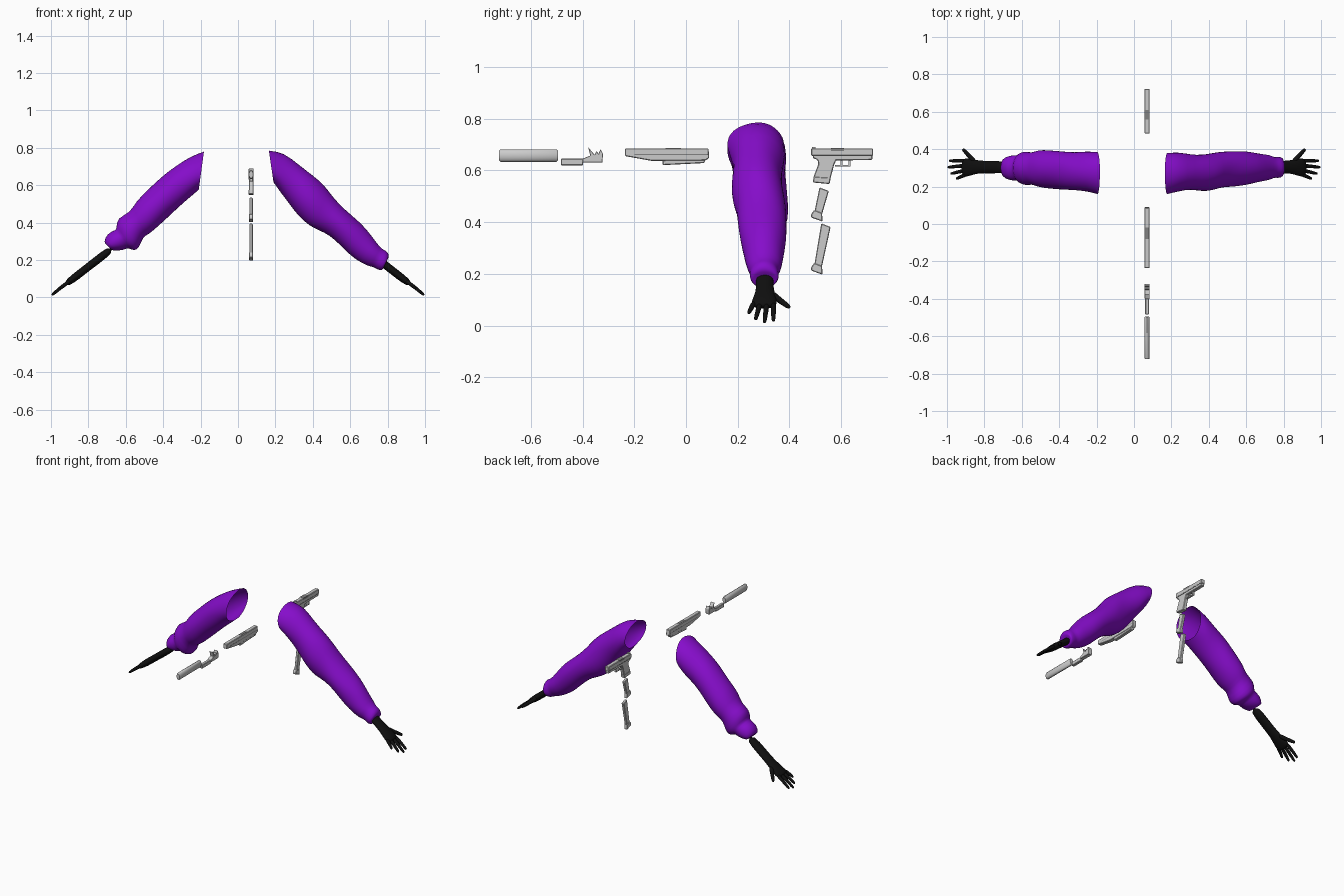
import bpy, bmesh, math
from mathutils import Vector

cube = bpy.data.objects.get("Cube")
if cube:
    bpy.data.objects.remove(cube)


def material(name, color):
    mat = bpy.data.materials.new(name)
    mat.use_nodes = True
    mat.diffuse_color = (*color, 1)
    mat.node_tree.nodes["Principled BSDF"].inputs["Base Color"].default_value = (*color, 1)
    return mat


purple = material("purple cloth", (0.24, 0.004, 0.6))
black = material("black glove", (0.005, 0.005, 0.005))
grey = material("light grey metal", (0.6, 0.6, 0.6))
dark = material("dark grey metal", (0.22, 0.22, 0.22))


def finish(name, bm, mat, smooth_angle=None):
    """Turn a bmesh into a linked object with one material."""
    bmesh.ops.recalc_face_normals(bm, faces=bm.faces)
    mesh = bpy.data.meshes.new(name)
    bm.to_mesh(mesh)
    bm.free()
    mesh.materials.append(mat)
    obj = bpy.data.objects.new(name, mesh)
    bpy.context.scene.collection.objects.link(obj)
    if smooth_angle:
        mesh.shade_smooth()
        mesh.set_sharp_from_angle(angle=math.radians(smooth_angle))
    return obj


def loft(name, rings, mat, sides=12, open_start=False, wrinkle=0.0, subdivide=True, angle=180):
    """Skin elliptical rings, each given as centre and two half-axis vectors."""
    bm = bmesh.new()
    rows = []
    for i, (centre, a, b) in enumerate(rings):
        row = []
        for k in range(sides):
            t = math.tau * k / sides
            r = 1 + wrinkle * (math.sin(3 * t + 1.9 * i) + math.sin(5 * t - 2.6 * i) - 0.3)
            row.append(bm.verts.new(centre + (a * math.cos(t) + b * math.sin(t)) * r))
        rows.append(row)
    for low, high in zip(rows, rows[1:]):
        for k in range(sides):
            n = (k + 1) % sides
            bm.faces.new((low[k], low[n], high[n], high[k]))
    bm.faces.new(rows[-1])
    if not open_start:
        bm.faces.new(rows[0])
    obj = finish(name, bm, mat, angle)
    if subdivide:
        mod = obj.modifiers.new("Soft", 'SUBSURF')
        mod.levels = mod.render_levels = 1
    return obj


def sleeve(name, side, spans):
    """Each span: upper point x, z, lower point x, z, then back-to-front extent."""
    rings = []
    for ux, uz, lx, lz, y0, y1 in spans:
        top, low = Vector((side * ux, 0, uz)), Vector((side * lx, 0, lz))
        centre = (top + low) / 2 + Vector((0, (y0 + y1) / 2, 0))
        rings.append((centre, (top - low) * 0.51, Vector((0, (y1 - y0) * 0.51, 0))))
    loft(name, rings, purple, sides=18, open_start=True, wrinkle=0.018)


# Sleeves, from the open shoulder to the gathered cuff
sleeve("left_sleeve", 1, [
    (.165, .785, .19, .615, .16, .38), (.245, .775, .235, .55, .175, .385),
    (.33, .705, .275, .50, .185, .37), (.40, .655, .32, .44, .175, .37),
    (.46, .60, .38, .38, .18, .38), (.50, .545, .43, .36, .195, .385),
    (.57, .47, .49, .335, .2, .39), (.66, .395, .555, .27, .21, .39),
    (.71, .335, .62, .205, .225, .375), (.75, .28, .70, .165, .235, .37),
    (.775, .255, .72, .165, .25, .355), (.80, .245, .74, .15, .245, .36),
    (.81, .215, .775, .14, .25, .355), (.795, .2, .775, .165, .27, .345)])
sleeve("right_sleeve", -1, [
    (.182, .78, .21, .575, .16, .385), (.25, .755, .25, .54, .175, .39),
    (.33, .705, .31, .49, .18, .38), (.40, .655, .375, .43, .185, .39),
    (.475, .58, .43, .375, .19, .395), (.55, .51, .48, .335, .195, .395),
    (.575, .455, .51, .325, .215, .38), (.645, .425, .525, .265, .205, .39),
    (.65, .375, .555, .245, .22, .38), (.65, .36, .59, .27, .235, .365),
    (.70, .345, .61, .25, .23, .37), (.72, .29, .68, .25, .25, .35),
    (.70, .285, .675, .26, .27, .335)])


# Gloved hands, built along the sloping line of the forearm
def hand(label, side):
    def on_arm(x, y, lift=0.0):
        return Vector((side * x, y, 0.272 - (x - 0.66) * 0.775 + lift))

    along = (on_arm(1, 0) - on_arm(0, 0)).normalized()
    across = Vector((0, 1, 0))
    normal = along.cross(across)

    palm = [(.67, .023, .268, .338), (.77, .022, .27, .338), (.83, .021, .27, .34),
            (.86, .022, .262, .348), (.895, .02, .25, .354), (.92, .014, .252, .35)]
    loft(label + "_forearm_and_palm",
         [(on_arm(x, (y0 + y1) / 2), normal * t, across * (y1 - y0) / 2) for x, t, y0, y1 in palm],
         black)

    def digit(name, points, radius):
        path = [on_arm(*p) for p in points]
        rings = []
        for i, p in enumerate(path):
            d = (path[min(i + 1, len(path) - 1)] - path[max(i - 1, 0)]).normalized()
            u = d.cross(normal).normalized()
            r = radius * (1 - 0.3 * i / (len(path) - 1))
            rings.append((p, u * r, d.cross(u) * r))
        # Rounded tip
        p, u, v = rings[-1]
        rings.append((p + d * radius * 0.6, u * 0.6, v * 0.6))
        loft(f"{label}_{name}", rings, black, sides=8)

    fingers = {"index_finger": (.338, .982, .338), "middle_finger": (.313, .99, .304),
               "ring_finger": (.288, .975, .27), "little_finger": (.265, .945, .244)}
    for name, (base, tip_x, tip_y) in fingers.items():
        mid = (0.9 + tip_x) / 2
        digit(name, [(.895, base), (mid, (base + tip_y) / 2, .004), (tip_x, tip_y)], .0125)
    digit("thumb", [(.845, .325), (.875, .357, -.004), (.91, .395, -.004)], .0155)


hand("left", 1)
hand("right", -1)

# Pistol parts, cut from side profiles and laid out on one plane
CENTRE = 0.07


def plate(name, profile, half=0.0135, mat=grey, bevel=0.003):
    bm = bmesh.new()
    face = bm.faces.new([bm.verts.new((CENTRE - half, y, z)) for y, z in profile])
    out = bmesh.ops.extrude_face_region(bm, geom=[face])
    moved = [v for v in out["geom"] if isinstance(v, bmesh.types.BMVert)]
    bmesh.ops.translate(bm, verts=moved, vec=(2 * half, 0, 0))
    obj = finish(name, bm, mat)
    if bevel:
        mod = obj.modifiers.new("Edges", 'BEVEL')
        mod.width, mod.segments = bevel, 1
    return obj


def block(name, y0, y1, z0, z1, **options):
    return plate(name, [(y0, z0), (y1, z0), (y1, z1), (y0, z1)], **options)


# Silencer
tube = [(-.723, .8), (-.716, 1), (-.5, 1), (-.495, .8)]
loft("silencer", [(Vector((CENTRE, y, .657)), Vector((.0135 * s, 0, 0)), Vector((0, 0, .024 * s)))
                  for y, s in tube], grey, sides=16, subdivide=False, angle=35)

# Under-barrel light and sight
block("light_body", -.484, -.398, .619, .645, half=.010)
plate("sight", [(-.4, .63), (-.323, .63), (-.321, .664), (-.33, .682), (-.338, .664), (-.346, .675),
                (-.353, .66), (-.364, .672), (-.378, .69), (-.37, .657), (-.4, .645)], bevel=.0015)

# Long slide with rail below
plate("long_slide", [(-.236, .685), (.087, .685), (.09, .648), (.075, .638), (-.13, .636), (-.236, .655)])
plate("long_slide_rail", [(-.09, .62), (.07, .628), (.08, .65), (-.09, .65)], half=.011)
block("long_slide_groove", -.2, .085, .66, .663, half=.0138, mat=dark, bevel=0)
block("long_slide_port", -.08, -.02, .676, .686, half=.009, mat=dark, bevel=0)

# Pistol body
plate("pistol_slide", [(.484, .685), (.723, .685), (.723, .656), (.484, .656)])
plate("pistol_frame", [(.49, .66), (.72, .66), (.72, .64), (.58, .638), (.572, .62), (.558, .566),
                       (.492, .572), (.512, .625), (.508, .64), (.49, .648)], half=.012)
plate("grip_base", [(.49, .553), (.555, .547), (.56, .572), (.494, .576)], half=.0135)
block("pistol_port", .56, .61, .674, .686, half=.0138, mat=dark, bevel=0)
block("pistol_groove", .49, .72, .655, .658, half=.0138, mat=dark, bevel=0)
block("rear_sight", .488, .5, .684, .69, half=.008, bevel=0)

# Trigger guard
block("guard_bottom", .575, .635, .615, .621, half=.006, bevel=0)
block("guard_front", .629, .635, .615, .645, half=.006, bevel=0)
block("trigger", .598, .604, .62, .645, half=.004, bevel=0)


# Two spare magazines, each a leaning body on a wider base
def magazine(name, top_y, top_z, low_y, low_z):
    plate(name + "_body", [(top_y, top_z), (top_y + .036, top_z - .014),
                           (low_y + .038, low_z), (low_y + .01, low_z + .01)], half=.009)
    plate(name + "_base", [(low_y + .012, low_z + .03), (low_y + .042, low_z + .018),
                           (low_y + .044, low_z - .015), (low_y, low_z), (low_y, low_z + .014)], half=.0115)


magazine("short_magazine", .516, .534, .484, .417)
magazine("long_magazine", .523, .395, .484, .212)
